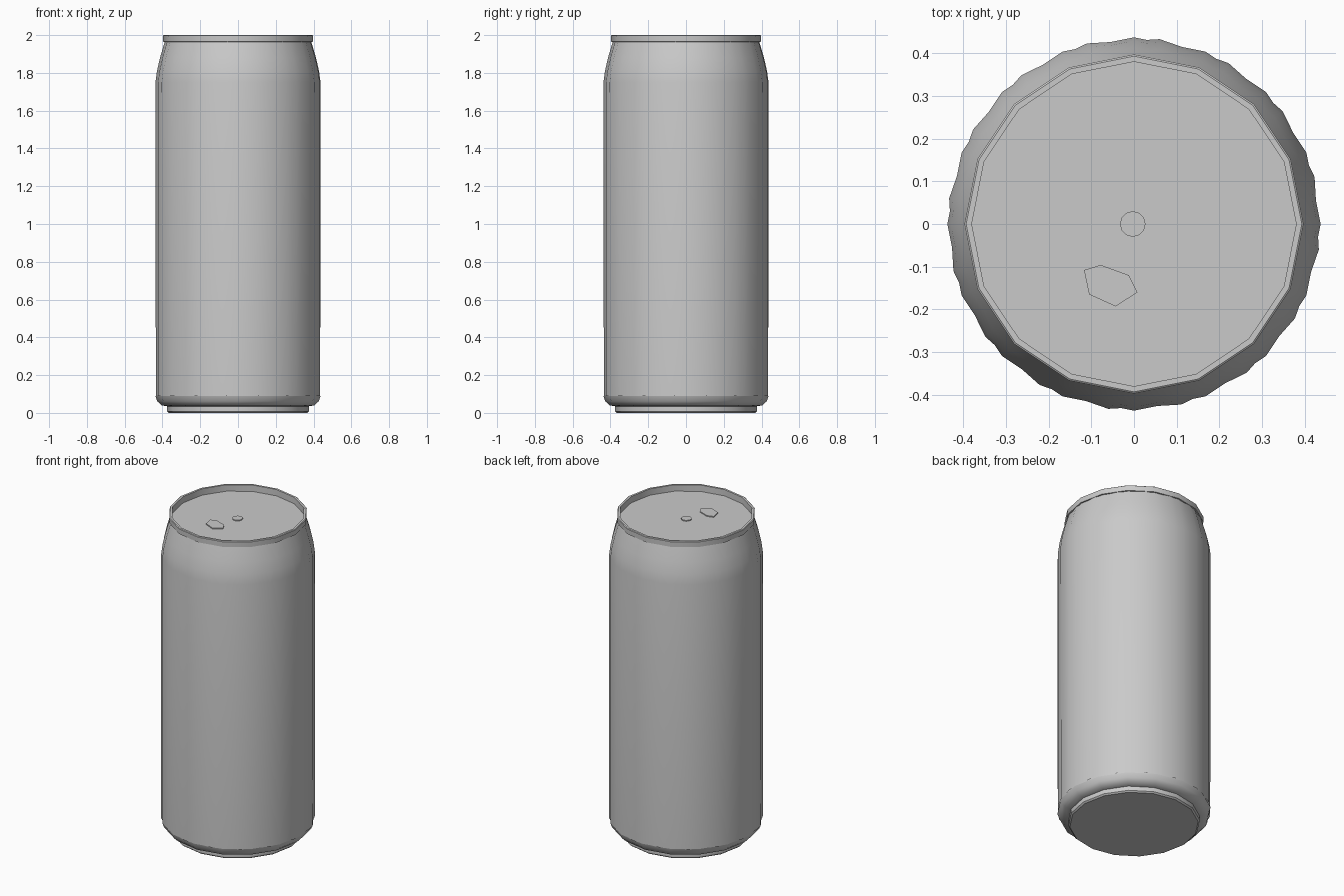
import bpy
import bmesh
import math

cube = bpy.data.objects.get("Cube")
if cube:
    bpy.data.objects.remove(cube, do_unlink=True)

metal = bpy.data.materials.new("brushed_grey")
metal.use_nodes = True
metal.diffuse_color = (0.59, 0.59, 0.59, 1)
shader = next(n for n in metal.node_tree.nodes if n.type == 'BSDF_PRINCIPLED')
shader.inputs["Base Color"].default_value = metal.diffuse_color

SIDES = 16
LID_Z = 1.96


def finish(name, bm):
    """Turn a bmesh into a shaded object."""
    mesh = bpy.data.meshes.new(name)
    bm.to_mesh(mesh)
    bm.free()
    obj = bpy.data.objects.new(name, mesh)
    bpy.context.collection.objects.link(obj)
    mesh.materials.append(metal)
    bpy.ops.object.select_all(action='DESELECT')
    obj.select_set(True)
    bpy.context.view_layer.objects.active = obj
    bpy.ops.object.shade_smooth_by_angle(angle=math.radians(35))
    return obj


def lathe(name, profile, turn=0, cap_first=False, cap_last=False):
    """Sweep a (radius, height) profile around z, bottom to top."""
    bm = bmesh.new()
    rings = []
    for r, z in profile:
        angles = [math.radians(turn) + math.tau * i / SIDES for i in range(SIDES)]
        rings.append([bm.verts.new((r * math.cos(a), r * math.sin(a), z)) for a in angles])
    for low, high in zip(rings, rings[1:]):
        for i in range(SIDES):
            j = (i + 1) % SIDES
            bm.faces.new((low[i], low[j], high[j], high[i]))
    if cap_first:
        bm.faces.new(rings[0][::-1])
    if cap_last:
        bm.faces.new(rings[-1])
    return finish(name, bm)


def plate(name, outline, height, border=None):
    """Raise a flat outline off the lid; a border leaves only a thin frame."""
    bm = bmesh.new()
    face = bm.faces.new([bm.verts.new((x, y, LID_Z)) for x, y in outline])
    face.normal_update()
    if face.normal.z < 0:
        face.normal_flip()
    faces = [face]
    if border:
        faces = bmesh.ops.inset_region(bm, faces=[face], thickness=border)["faces"]
        bmesh.ops.delete(bm, geom=[face], context='FACES')
    top = bmesh.ops.extrude_face_region(bm, geom=faces)["geom"]
    bmesh.ops.translate(bm, vec=(0, 0, height),
                        verts=[v for v in top if isinstance(v, bmesh.types.BMVert)])
    bmesh.ops.recalc_face_normals(bm, faces=bm.faces)
    return finish(name, bm)


# Can wall and shoulder, with the inner core turned against it
shoulder = [(0.437, 1.75), (0.429, 1.81), (0.413, 1.88), (0.388, 1.965)]
lathe("can_wall", [(0.437, 0.09)] + shoulder, turn=14.6)
lathe("can_core", [(0.435, 0.085)] + shoulder)

# Rounded base and standing foot
lathe("can_base", [(0.375, 0.035), (0.405, 0.04), (0.428, 0.062), (0.437, 0.09)])
lathe("foot", [(0.366, 0), (0.375, 0.008), (0.375, 0.035)], cap_first=True)

# Rim with the sunken lid
lathe("rim_and_lid", [(0.38, 1.963), (0.396, 1.965), (0.397, 1.997), (0.393, 2.0),
                      (0.38, 2.0), (0.38, LID_Z)], cap_last=True)

# Embossed opening on the lid
panel = [(0.013, 0.132), (0.082, 0.107), (0.118, 0.055), (0.136, -0.015),
         (0.06, -0.205), (-0.003, -0.243), (-0.064, -0.254), (-0.131, -0.229),
         (-0.168, -0.178), (-0.185, -0.107), (-0.108, 0.085), (-0.05, 0.12)]
plate("tab_frame", panel, 0.008, border=0.007)
mouth = [(-0.117, -0.108), (-0.078, -0.096), (-0.012, -0.12),
         (0.008, -0.16), (-0.043, -0.193), (-0.105, -0.165)]
plate("mouth_panel", mouth, 0.006)
rivet = [(0.03 * math.cos(math.tau * i / 12) - 0.003, 0.03 * math.sin(math.tau * i / 12))
         for i in range(12)]
plate("rivet", rivet, 0.006)
